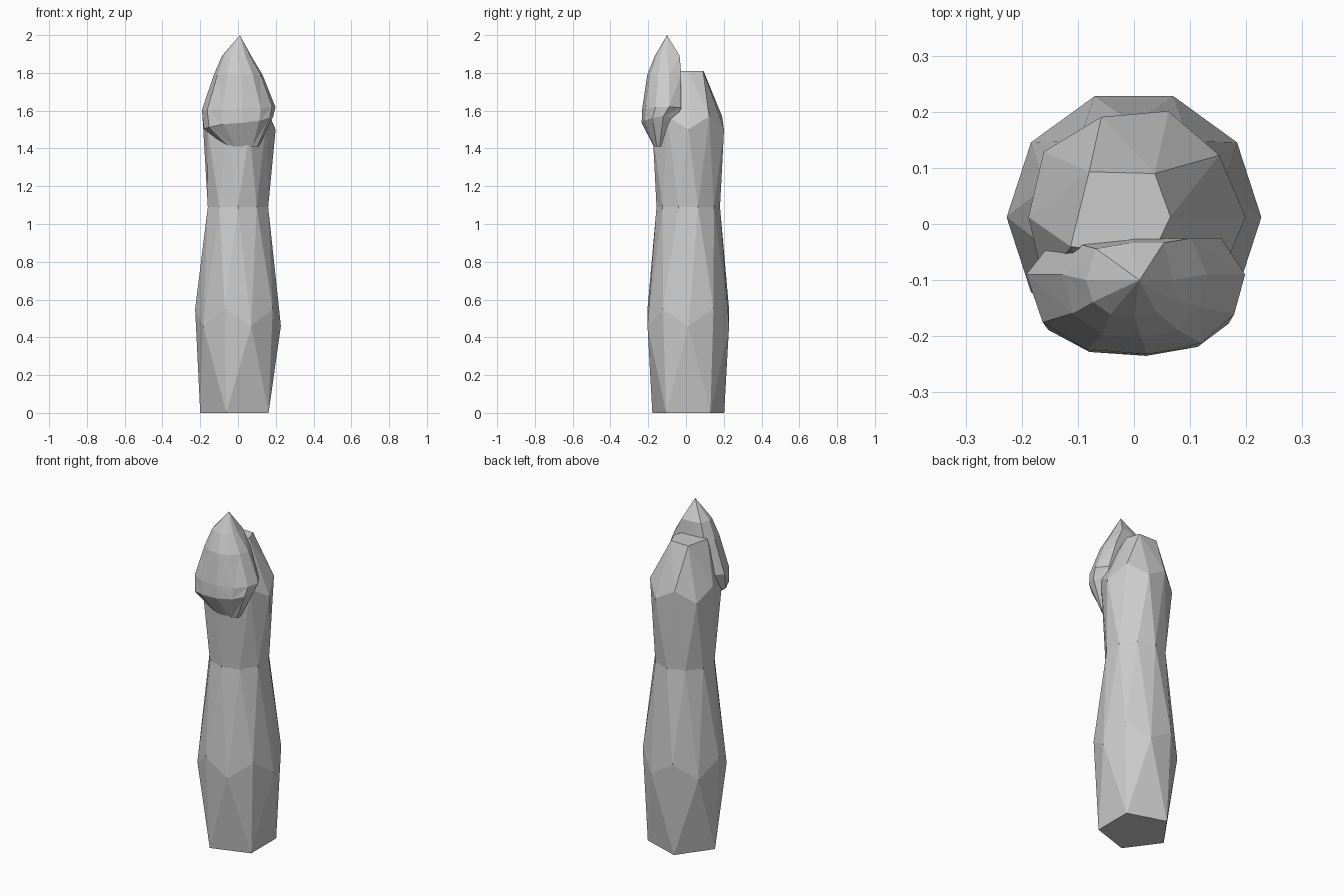
import bpy, bmesh, math

if "Cube" in bpy.data.objects:
    bpy.data.objects.remove(bpy.data.objects["Cube"])

CY = 0.012  # centre of the column in y


def finish(bm, name):
    bmesh.ops.recalc_face_normals(bm, faces=bm.faces[:])
    me = bpy.data.meshes.new(name)
    bm.to_mesh(me)
    bm.free()
    ob = bpy.data.objects.new(name, me)
    bpy.context.collection.objects.link(ob)


def ring(bm, angles, radii, zs):
    return [bm.verts.new((r * math.cos(math.radians(a)), CY + r * math.sin(math.radians(a)), z))
            for a, r, z in zip(angles, radii, zs)]


# Column: a stretched two-level icosphere, cut flat at both ends
bm = bmesh.new()
bottom = ring(bm, [36 + 72 * k for k in range(5)], [0.2] * 5, [0] * 5)
low = ring(bm, [36 * k for k in range(10)], [0.227] * 10, [0.46, 0.55] * 5)
waist = ring(bm, [18 + 36 * k for k in range(10)], [0.168] * 10, [1.09] * 10)
high = ring(bm, [36 * k for k in range(10)], [0.199, 0.188] * 5, [1.50, 1.57] * 5)
top = [bm.verts.new((x, y, 1.81)) for x, y in
       [(0.065, 0.013), (0.037, 0.09), (-0.08, 0.093), (-0.113, -0.04), (0.03, -0.06)]]


def cap_band(five, ten, shift):
    # five[k] sits at the same angle as ten[2k + shift]
    for k in range(5):
        i = 2 * k + shift
        p, v = five[k], ten[i % 10]
        bm.faces.new((p, v, ten[(i + 1) % 10]))
        bm.faces.new((p, v, ten[(i - 1) % 10]))
        bm.faces.new((p, five[(k + 1) % 5], ten[(i + 1) % 10]))
    bm.faces.new(five)


def zigzag(ten):
    for k in range(10):
        bm.faces.new((ten[k], ten[(k + 1) % 10], waist[k]))
        bm.faces.new((waist[k - 1], waist[k], ten[k]))


cap_band(bottom, low, 1)
cap_band(top, high, 0)
zigzag(low)
zigzag(high)
finish(bm, "column")

# Pointed plate on the front: rings of (z, left x, right x, front y, side y, back y)
bm = bmesh.new()
levels = [
    (1.41, -0.06, 0.11, -0.17, -0.14, -0.09),
    (1.535, -0.18, 0.187, -0.235, -0.12, -0.05),
    (1.61, -0.192, 0.198, -0.232, -0.09, -0.022),
    (1.79, -0.128, 0.13, -0.205, -0.09, -0.022),
    (1.89, -0.085, 0.07, -0.165, -0.1, -0.03),
]
# Outline as (side fraction, depth fraction): negative depth is the front
outline = [(-1, 0), (-0.85, -0.6), (-0.45, -0.94), (0.1, -1), (0.6, -0.86), (0.9, -0.5),
           (1, 0), (0.78, 0.95), (0, 0.95), (-0.78, 0.8)]
rings = []
for i, (z, xl, xr, yf, ys, yb) in enumerate(levels):
    lift = (0, 0.035, 0.01, 0, 0)[i]
    rings.append([bm.verts.new(((xl + xr) / 2 + u * (xr - xl) / 2,
                                ys + (v * (ys - yf) if v < 0 else v * (yb - ys)),
                                z + lift * (u if u > 0 else u * 0.9) * abs(u)))
                  for u, v in outline])
n = len(outline)
for a, b in zip(rings, rings[1:]):
    for k in range(n):
        j = (k + 1) % n
        if k % 2:
            bm.faces.new((a[k], a[j], b[k]))
            bm.faces.new((a[j], b[j], b[k]))
        else:
            bm.faces.new((a[k], a[j], b[j]))
            bm.faces.new((a[k], b[j], b[k]))
tip = bm.verts.new((0.01, -0.1, 2.0))
for k in range(n):
    bm.faces.new((rings[-1][k], rings[-1][(k + 1) % n], tip))
bm.faces.new(rings[0])
finish(bm, "front_plate")
